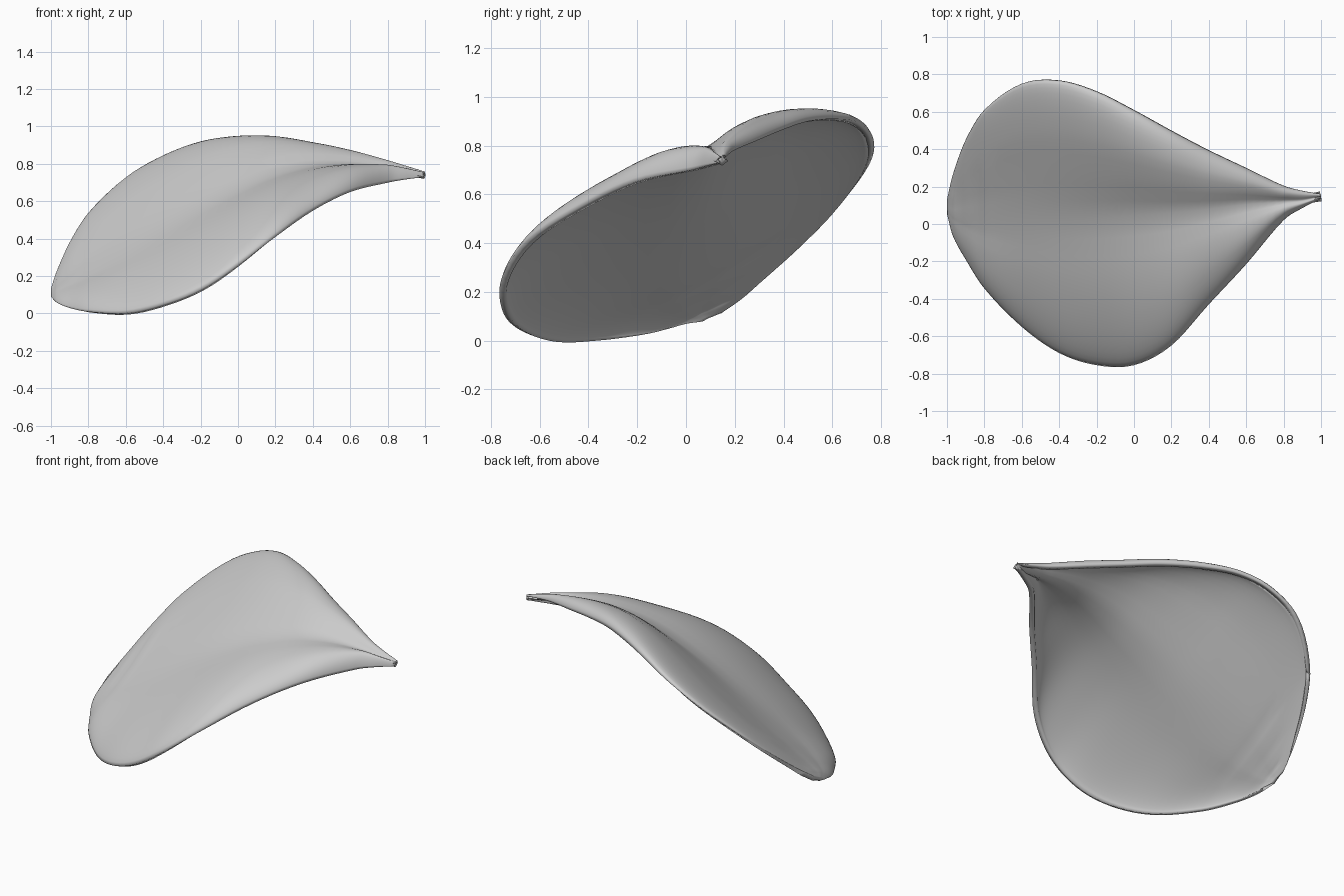
import bpy, bmesh
from mathutils import Vector

if "Cube" in bpy.data.objects:
    bpy.data.objects.remove(bpy.data.objects["Cube"])

# Cross-sections from the rounded end to the pointed tip:
# x, front edge (y, z), midrib (y, z), back edge (y, z), front and back rim swell
STATIONS = [
    (-1.00, .055, .09, .09, .112, .13, .135, .00, .00),
    (-.97, -.06, .06, .05, .13, .26, .225, .01, .00),
    (-.90, -.19, .03, .03, .165, .45, .38, .025, .012),
    (-.80, -.345, .01, .02, .215, .61, .535, .04, .025),
    (-.60, -.55, .003, .02, .33, .75, .72, .05, .045),
    (-.40, -.69, .05, .02, .44, .768, .83, .06, .065),
    (-.20, -.755, .13, .03, .55, .71, .895, .075, .082),
    (.00, -.755, .26, .045, .645, .61, .91, .085, .098),
    (.20, -.65, .41, .06, .722, .50, .90, .088, .097),
    (.40, -.43, .55, .08, .765, .395, .865, .082, .085),
    (.60, -.215, .65, .105, .772, .30, .825, .08, .07),
    (.80, .02, .70, .118, .76, .205, .785, .065, .045),
    (.90, .085, .718, .125, .755, .178, .768, .04, .027),
    (1.00, .135, .73, .147, .748, .16, .75, .015, .01),
]
STEPS, HALF = 5, 14


def spline(i, t):
    """Smooth blend between neighbouring stations, allowing for uneven spacing."""
    n = len(STATIONS) - 1
    a, b, c, d = [STATIONS[min(max(k, 0), n)] for k in (i - 1, i, i + 1, i + 2)]
    h = c[0] - b[0]
    out = []
    for p, q, r, s in zip(a, b, c, d):
        m0 = (r - p) / (c[0] - a[0]) * h
        m1 = (s - q) / (d[0] - b[0]) * h
        out.append((2*t**3 - 3*t*t + 1) * q + (t**3 - 2*t*t + t) * m0
                   + (3*t*t - 2*t**3) * r + (t**3 - t*t) * m1)
    return out


def section(row):
    x, y0, z0, ym, zm, y1, z1, h0, h1 = row
    edge0, mid, edge1 = Vector((x, y0, z0)), Vector((x, ym, zm)), Vector((x, y1, z1))
    # The swell gets fuller, and the midrib groove sharper, towards the tip
    e = 1.2 - .6 * min(1, (x + 1) / 1.4)
    top = .5 / (.5 + e)
    norm = 1 / (top ** .5 * (1 - top) ** e)

    def point(edge, swell, k):
        u = k / HALF
        s = (.5 * u + .5 * u * u) * u ** .5
        p = edge.lerp(mid, s)
        p.z += swell * norm * s ** .5 * max(0, 1 - s) ** e
        return p
    front = [point(edge0, h0, k) for k in range(HALF + 1)]
    back = [point(edge1, h1, k) for k in range(HALF)]
    return front + back[::-1]


# Petal sheet
rows = [spline(i, k / STEPS) for i in range(len(STATIONS) - 1) for k in range(STEPS)]
rows.append(STATIONS[-1])
bm = bmesh.new()
grid = [[bm.verts.new(p) for p in section(r)] for r in rows]
for a, b in zip(grid, grid[1:]):
    for k in range(len(a) - 1):
        bm.faces.new((a[k], b[k], b[k + 1], a[k + 1]))
# Soften the midrib groove, keeping the rim fixed
for _ in range(5):
    bmesh.ops.smooth_vert(bm, verts=[v for g in grid[1:-1] for v in g[HALF - 4:HALF + 5]],
                          factor=.5, use_axis_z=True)
for f in bm.faces:
    f.smooth = True
low = min(v.co.z for v in bm.verts)
bmesh.ops.translate(bm, verts=bm.verts, vec=(0, 0, -low))
mesh = bpy.data.meshes.new("petal")
bm.to_mesh(mesh)
bm.free()
petal = bpy.data.objects.new("petal", mesh)
bpy.context.collection.objects.link(petal)

# Thin body below the sheet
solid = petal.modifiers.new("thickness", 'SOLIDIFY')
solid.thickness = .03
solid.offset = -1
